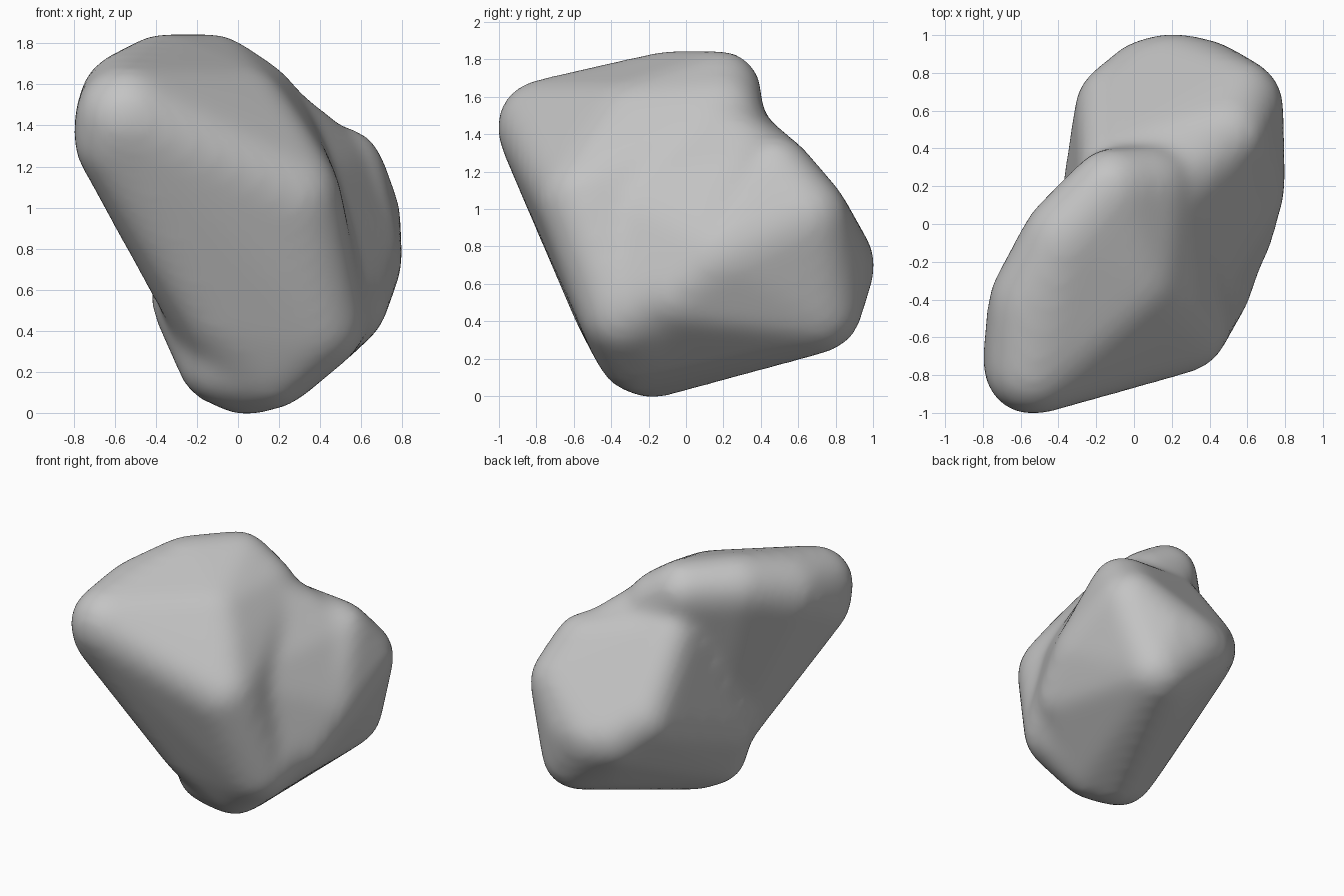
import bpy
import bmesh
from mathutils import Vector

default = bpy.data.objects.get("Cube")
if default:
    bpy.data.objects.remove(default, do_unlink=True)

WEAR_ALLOWANCE = 0.018  # extra radius that the smoothing wears away


def flat_material(name, color):
    mat = bpy.data.materials.new(name)
    mat.use_nodes = True
    mat.diffuse_color = color
    for node in mat.node_tree.nodes:
        if node.type == "BSDF_PRINCIPLED":
            node.inputs["Base Color"].default_value = color
            node.inputs["Roughness"].default_value = 0.8
    return mat


def unit_ball():
    """Directions spread evenly over a sphere."""
    bm = bmesh.new()
    bmesh.ops.create_icosphere(bm, subdivisions=3, radius=1)
    points = [v.co.copy() for v in bm.verts]
    bm.free()
    return points


def add_lump(bm, balls, directions):
    """Add the convex skin stretched around a group of (x, y, z, radius) balls."""
    lump = bmesh.new()
    for x, y, z, radius in balls:
        for d in directions:
            lump.verts.new(Vector((x, y, z)) + d * (radius + WEAR_ALLOWANCE))
    bmesh.ops.convex_hull(lump, input=lump.verts[:])
    loose = [v for v in lump.verts if not v.link_faces]
    bmesh.ops.delete(lump, geom=loose, context="VERTS")
    bmesh.ops.recalc_face_normals(lump, faces=lump.faces[:])
    part = bpy.data.meshes.new("lump")
    lump.to_mesh(part)
    lump.free()
    bm.from_mesh(part)
    bpy.data.meshes.remove(part)


# Balls shared by several lumps
foot = [(.03, -.18, .2, .2), (.16, -.26, .23, .2)]
lower_edge = (.37, -.32, .45, .24)
shoulder = (.1, .15, 1.4, .24)
broad_side = (.56, .2, .75, .23)

# Tall front slab leaning forward to the right-hand corner
front_slab = foot + [
    lower_edge, shoulder,
    (.24, -.53, 1.05, .25),     # front edge
    (.14, -.42, 1.22, .25),     # rounded top of the front edge
    (0, -.28, 1.43, .25),       # ridge beside the crest
    (-.54, -.76, 1.44, .24),    # overhanging front corner
    (-.58, -.73, 1.33, .21),    # underside of the overhang
    (-.52, -.42, 1.51, .24),    # outer flank
    (-.1, -.4, .5, .2),         # lower flank
    (-.36, -.08, 1.615, .22),   # crest
    (-.12, .19, 1.635, .2),     # back of the crest
    (.08, .2, 1.5, .2),         # back of the shoulder
]

# Lower lump at the back
back_lump = foot + [
    broad_side,
    (.5, .47, 1.18, .2),        # top
    (-.08, -.23, .25, .2),      # left of the foot
    (-.2, -.12, .55, .21),      # side bulge
    (.55, .63, .95, .23),       # outer corner
    (.08, .74, .72, .23),       # rear rim
    (.2, .77, .7, .23),
    (.35, .73, .72, .24),
    (.4, .7, .47, .23),         # rear underside
    (.25, .55, .45, .22),       # inner underside
    (-.08, .62, .85, .22),      # inner corner
    (-.08, .29, 1.33, .2),      # saddle behind the crest
    (.25, .32, 1.25, .2),       # saddle beside the shoulder
    (.5, -.05, .55, .22),       # side toward the slab
]

# Shallow fill that softens the groove between slab and lump
groove_fill = [
    shoulder, broad_side, lower_edge,
    (.47, .42, 1.18, .18),
    (.22, -.4, 1.05, .2),
]

bm = bmesh.new()
directions = unit_ball()
for group in (front_slab, back_lump, groove_fill):
    add_lump(bm, group, directions)
mesh = bpy.data.meshes.new("boulder")
bm.to_mesh(mesh)
bm.free()
mesh.materials.append(flat_material("stone grey", (.55, .55, .55, 1)))
boulder = bpy.data.objects.new("boulder", mesh)
bpy.context.collection.objects.link(boulder)

# Fuse the lumps into one skin and wear the creases soft
remesh = boulder.modifiers.new("fuse", "REMESH")
remesh.mode = "VOXEL"
remesh.voxel_size = 0.03
remesh.use_smooth_shade = True
smooth = boulder.modifiers.new("wear", "SMOOTH")
smooth.factor = 0.5
smooth.iterations = 36
